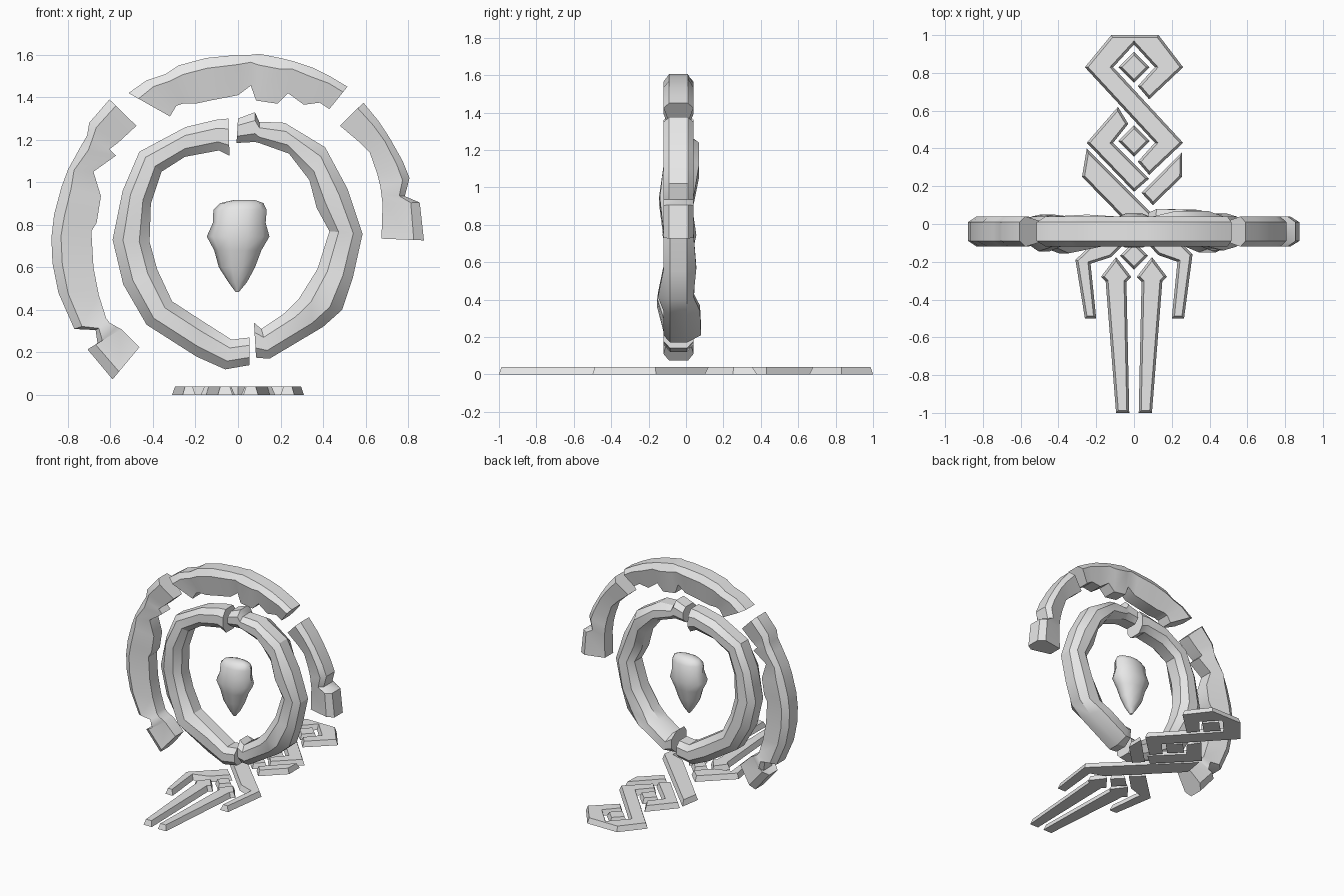
import bpy, bmesh, math

stone = bpy.data.materials.new("pale_stone")
stone.diffuse_color = (0.8, 0.8, 0.8, 1)


def finish(bm, name, angle):
    bmesh.ops.recalc_face_normals(bm, faces=bm.faces[:])
    mesh = bpy.data.meshes.new(name)
    bm.to_mesh(mesh)
    bm.free()
    mesh.materials.append(stone)
    ob = bpy.data.objects.new(name, mesh)
    bpy.context.collection.objects.link(ob)
    bpy.ops.object.select_all(action='DESELECT')
    ob.select_set(True)
    bpy.context.view_layer.objects.active = ob
    bpy.ops.object.shade_smooth_by_angle(angle=math.radians(angle))
    return ob


def loft(name, rings, angle):
    """Skin a list of closed point rings and cap both ends."""
    bm = bmesh.new()
    loops = [[bm.verts.new(p) for p in ring] for ring in rings]
    n = len(loops[0])
    for a, b in zip(loops, loops[1:]):
        for i in range(n):
            j = (i + 1) % n
            bm.faces.new((a[i], a[j], b[j], b[i]))
    bm.faces.new(loops[0])
    bm.faces.new(loops[-1])
    return finish(bm, name, angle)


def stone_arc(name, stations, half_section, angle, shifts=None):
    """Stations give outer x, z and inner x, z; the section is mirrored in y."""
    section = half_section + [(f, -y) for f, y in reversed(half_section)]
    rings = []
    for k, (ox, oz, ix, iz) in enumerate(stations):
        dy = shifts[k] if shifts else 0
        rings.append([(ix + (ox - ix) * f, -0.04 + y + (dy if 0 < f < 1 and y * dy > 0 else 0),
                       iz + (oz - iz) * f) for f, y in section])
    return loft(name, rings, angle)


def rune(name, pts, height=0.04, inset=0.013):
    """Flat plate whose sides lean inward to a smaller top."""
    area = sum(a[0] * b[1] - b[0] * a[1] for a, b in zip(pts, pts[1:] + pts[:1]))
    if area < 0:
        pts = pts[::-1]
    top = []
    for i, (x, y) in enumerate(pts):
        px, py = pts[i - 1]
        qx, qy = pts[(i + 1) % len(pts)]
        l1, l2 = math.hypot(x - px, y - py), math.hypot(qx - x, qy - y)
        n1 = (-(y - py) / l1, (x - px) / l1)
        n2 = (-(qy - y) / l2, (qx - x) / l2)
        k = inset / max(0.35, 1 + n1[0] * n2[0] + n1[1] * n2[1])
        top.append((x + (n1[0] + n2[0]) * k, y + (n1[1] + n2[1]) * k, height))
    return loft(name, [[(x, y, 0) for x, y in pts], top], 20)


# Broken outer ring: wide rim, tapering toward the centre
rim = [(1, 0.05), (0.76, 0.08), (0.0, 0.05)]
stone_arc("outer_ring_top", [
    (-.515, 1.42, -.32, 1.31), (-.43, 1.48, -.29, 1.36), (-.34, 1.51, -.26, 1.37),
    (-.28, 1.55, -.20, 1.37), (-.15, 1.585, -.13, 1.385), (0, 1.60, 0, 1.41),
    (.06, 1.60, .06, 1.455), (.10, 1.605, .085, 1.385), (.20, 1.585, .185, 1.37),
    (.26, 1.57, .235, 1.42), (.35, 1.54, .31, 1.365), (.44, 1.495, .385, 1.375),
    (.515, 1.45, .43, 1.345)], rim, 35)
stone_arc("outer_ring_right", [
    (.59, 1.375, .48, 1.266), (.66, 1.29, .57, 1.19), (.713, 1.21, .62, 1.14),
    (.775, 1.10, .655, 1.04), (.807, 1.02, .67, .98), (.785, .935, .675, .94),
    (.855, .905, .68, .90), (.875, .727, .675, .735)], rim, 35)
stone_arc("outer_ring_left", [
    (-.605, 1.39, -.478, 1.266), (-.70, 1.28, -.56, 1.19), (-.71, 1.22, -.605, 1.156),
    (-.745, 1.16, -.575, 1.125), (-.80, 1.06, -.68, 1.05), (-.83, .98, -.645, .935),
    (-.865, .85, -.665, .81), (-.878, .74, -.69, .77), (-.873, .62, -.68, .60),
    (-.845, .48, -.655, .47), (-.77, .31, -.62, .36), (-.67, .305, -.605, .34),
    (-.66, .235, -.57, .32), (-.708, .214, -.55, .31), (-.59, .073, -.464, .224)], rim, 35)

# Inner ring: two rough halves with local bulges to front and back
rough = [(1, 0.045), (0.72, 0.08), (0.28, 0.08), (0, 0.045)]
stone_arc("inner_ring_left", [
    (-.045, 1.30, -.04, 1.125), (-.10, 1.295, -.09, 1.15), (-.247, 1.26, -.25, 1.12),
    (-.464, 1.144, -.36, 1.05), (-.543, .96, -.41, .90), (-.59, .73, -.416, .72),
    (-.54, .52, -.38, .59), (-.43, .33, -.31, .44), (-.195, .18, -.167, .347),
    (-.06, .12, -.03, .26), (.054, .14, .054, .27)], rough, 30,
    [0, 0, .01, 0, -.025, 0, .01, -.035, 0, 0, 0])
stone_arc("inner_ring_right", [
    (0, 1.30, -.007, 1.185), (.08, 1.33, .08, 1.19), (.10, 1.285, .10, 1.185),
    (.22, 1.28, .24, 1.135), (.41, 1.165, .336, 1.01), (.515, .97, .37, .88),
    (.586, .757, .43, .77), (.54, .55, .374, .592), (.49, .40, .285, .45),
    (.40, .32, .22, .385), (.148, .17, .11, .31), (.085, .175, .075, .34)], rough, 30,
    [0, 0, 0, .03, .03, -.02, 0, .015, -.03, .035, .04, .02])

# Floating core: pointed below, rounded above (z, left, right, depth)
core = []
for z, left, right, d in [(.485, -.012, .005, .01), (.53, -.045, .042, .035), (.60, -.09, .08, .06),
                          (.68, -.112, .11, .08), (.745, -.147, .148, .095), (.81, -.118, .13, .085),
                          (.87, -.116, .135, .075), (.902, -.085, .12, .055), (.917, -.02, .08, .025)]:
    core.append([((left + right) / 2 + (right - left) / 2 * math.cos(a),
                  -0.035 + d * math.sin(a), z)
                 for a in [math.tau * i / 10 for i in range(10)]])
loft("core_stone", core, 50)

# Ground pattern: interlaced bands
rune("rear_band", [(-.12, 1), (.13, 1), (.26, .83), (.08, .66), (.02, .73), (.11, .83), (0, .95),
                   (-.11, .83), (.26, .43), (.08, .26), (.02, .33), (.11, .43), (-.26, .83)])
rune("left_hook", [(-.085, .62), (-.25, .43), (0, .17), (.08, .24), (-.11, .43), (-.03, .53)])
rune("long_band", [(-.25, .40), (.31, -.16), (.265, -.5), (.20, -.5), (.23, -.20),
                   (.13, -.165), (-.275, .25)])
rune("front_left_band", [(-.31, -.19), (-.09, .02), (-.005, -.06), (-.12, -.175),
                         (-.23, -.21), (-.20, -.5), (-.26, -.5)])
rune("short_band", [(.255, .38), (.255, .25), (.10, .10), (.04, .165)])

# Diamonds between the bands
for name, cy, r in [("rear_diamond", .83, .083), ("middle_diamond", .44, .083),
                    ("front_diamond", -.168, .074)]:
    rune(name, [(0, cy + r), (-r, cy), (0, cy - r), (r, cy)])

# Pair of long tapering blades at the front
blade = [(.095, -.175), (.015, -.28), (.04, -.305), (.025, -1), (.095, -1), (.15, -.305), (.175, -.28)]
for side, s in (("right", 1), ("left", -1)):
    rune("blade_" + side, [(s * x, y) for x, y in blade])
